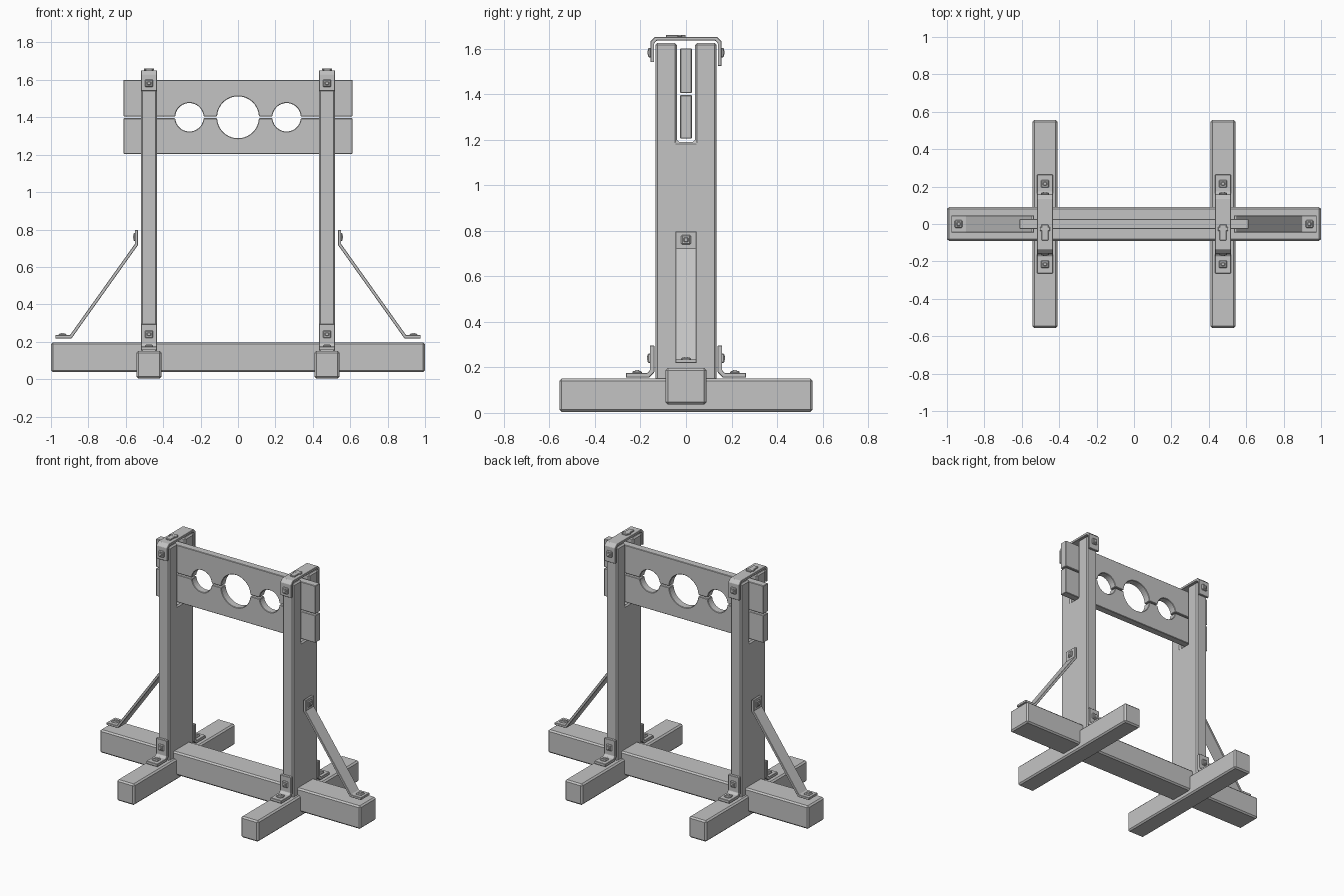
import bpy, bmesh, math
from mathutils import Vector

if "Cube" in bpy.data.objects:
    bpy.data.objects.remove(bpy.data.objects["Cube"])

grey = bpy.data.materials.new("plain_grey")
grey.use_nodes = True
COLOR = (0.55, 0.55, 0.55, 1)
grey.diffuse_color = COLOR
grey.node_tree.nodes["Principled BSDF"].inputs["Base Color"].default_value = COLOR


def prism(name, outline, w0, w1, place, bevel=0.0):
    """Extrude a 2D outline from w0 to w1; place maps (u, v, w) to x, y, z."""
    bm = bmesh.new()
    rings = [[bm.verts.new(place(u, v, w)) for u, v in outline] for w in (w0, w1)]
    bm.faces.new(rings[0])
    bm.faces.new(rings[1])
    n = len(outline)
    for i in range(n):
        j = (i + 1) % n
        bm.faces.new((rings[0][i], rings[0][j], rings[1][j], rings[1][i]))
    bmesh.ops.recalc_face_normals(bm, faces=bm.faces)
    mesh = bpy.data.meshes.new(name)
    bm.to_mesh(mesh)
    bm.free()
    mesh.materials.append(grey)
    obj = bpy.data.objects.new(name, mesh)
    bpy.context.collection.objects.link(obj)
    if bevel:
        mod = obj.modifiers.new("worn_edges", "BEVEL")
        mod.width = bevel
        mod.segments = 1
        mod.limit_method = "ANGLE"
        mod.angle_limit = math.radians(40)
    return obj


def box(name, center, size, bevel=0.0):
    cx, cy, cz = center
    a, b, c = (s / 2 for s in size)
    outline = [(cx - a, cy - b), (cx + a, cy - b), (cx + a, cy + b), (cx - a, cy + b)]
    return prism(name, outline, cz - c, cz + c, lambda u, v, w: (u, v, w), bevel)


def strap(name, path, thick, w0, w1, place):
    """Bent flat bar: offset a path to both sides with mitred corners."""
    pts = [Vector(p) for p in path]
    dirs = [(b - a).normalized() for a, b in zip(pts, pts[1:])]
    left, right = [], []
    for i, p in enumerate(pts):
        d0, d1 = dirs[max(i - 1, 0)], dirs[min(i, len(dirs) - 1)]
        n0, n1 = Vector((-d0.y, d0.x)), Vector((-d1.y, d1.x))
        m = (n0 + n1).normalized()
        off = m * (thick / 2 / m.dot(n0))
        left.append(tuple(p + off))
        right.append(tuple(p - off))
    return prism(name, left + right[::-1], w0, w1, place, 0.002)


def bolt(name, center, axis):
    """Square nut, flat along the given axis, with a smaller bolt end."""
    for part, width, depth in (("nut", 0.042, 0.018), ("bolt_end", 0.024, 0.024)):
        size = [width] * 3
        size[axis] = depth
        box(name + "_" + part, center, size, 0.005)


# Long base beam
box("base_beam", (0, 0, 0.117), (2, 0.18, 0.16), 0.01)

# Two boards with half-round notches that meet around the neck and wrists
HOLES = ((-0.26, 0.076), (0, 0.112), (0.26, 0.076))
MID, GAP, HALF = 1.4, 0.005, 0.612


def board(name, side, far):
    edge = [(-HALF, far), (-HALF, MID + side * GAP)]
    for cx, r in HOLES:
        a = math.asin(GAP / r)
        for i in range(21):
            t = math.pi - a - (math.pi - 2 * a) * i / 20
            edge.append((cx + r * math.cos(t), MID + side * r * math.sin(t)))
    edge += [(HALF, MID + side * GAP), (HALF, far)]
    prism(name, edge, -0.026, 0.026, lambda u, v, w: (u, w, v), 0.003)


board("upper_board", 1, 1.6)
board("lower_board", -1, 1.204)

# Everything that stands at each end
for side, label in ((1, "left"), (-1, "right")):
    x = 0.476 * side
    along_x = lambda u, v, w: (w, u, v)

    box(label + "_foot", (x, 0, 0.077), (0.134, 1.112, 0.146), 0.01)

    # Post with a slot in the top for the boards
    post = [(-0.135, 0.1), (0.135, 0.1), (0.135, 1.625), (0.04, 1.625),
            (0.04, 1.19), (-0.04, 1.19), (-0.04, 1.625), (-0.135, 1.625)]
    prism(label + "_post", post, x - 0.043, x + 0.043, along_x, 0.009)

    # Strap over the post top, with its latch
    cap = [(-0.148, 1.54), (-0.148, 1.627), (-0.132, 1.643),
           (0.132, 1.643), (0.148, 1.627), (0.148, 1.523)]
    strap(label + "_top_strap", cap, 0.017, x - 0.042, x + 0.042, along_x)
    box(label + "_latch", (x, -0.045, 1.654), (0.036, 0.085, 0.012), 0.002)
    box(label + "_latch_pin", (x, -0.027, 1.656), (0.055, 0.02, 0.009), 0.002)

    for face, end in ((-1, "front"), (1, "back")):
        name = label + "_" + end
        bolt(name + "_top", (x, face * 0.158, 1.582), 1)
        # Angle bracket between post and foot
        angle = [(0.149, 0.295), (0.149, 0.183), (0.167, 0.165), (0.264, 0.165)]
        strap(name + "_bracket", angle, 0.02, x - 0.042, x + 0.042,
              lambda u, v, w: (w, face * u, v))
        bolt(name + "_bracket_post", (x, face * 0.16, 0.24), 1)
        bolt(name + "_bracket_foot", (x, face * 0.215, 0.176), 2)

    # Diagonal iron brace from post to base beam
    brace = [(0.543, 0.797), (0.543, 0.72), (0.894, 0.227), (0.977, 0.227)]
    strap(label + "_brace", brace, 0.017, -0.046, 0.046,
          lambda u, v, w: (side * u, w, v))
    bolt(label + "_brace_upper", (side * 0.55, 0, 0.76), 0)
    bolt(label + "_brace_lower", (side * 0.938, 0, 0.234), 2)
